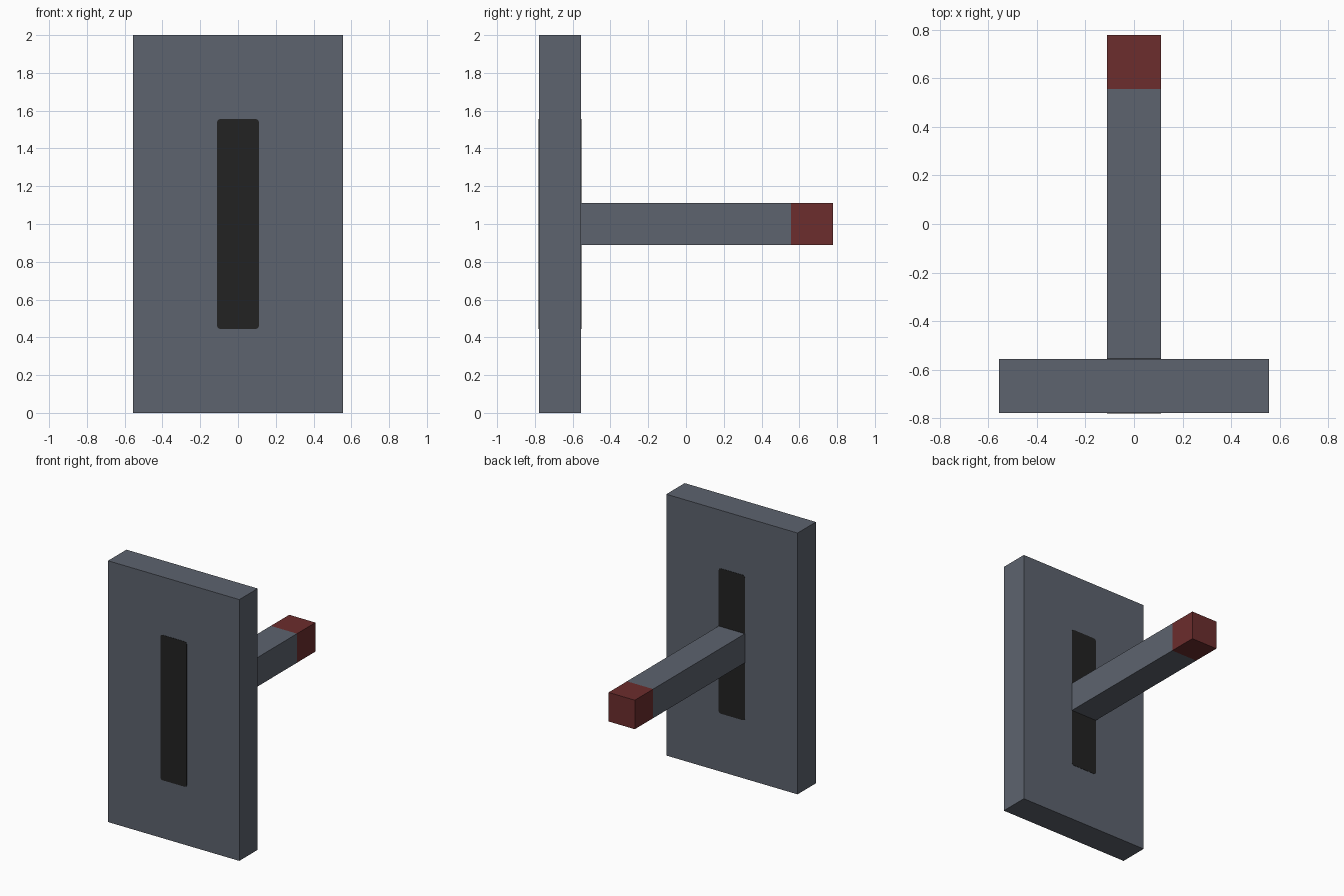
import bpy
import bmesh

if "Cube" in bpy.data.objects:
    bpy.data.objects.remove(bpy.data.objects["Cube"])

U = 2 / 9  # the model sits on a 5 x 7 x 9 unit grid


def srgb(r, g, b):
    lin = [(c / 255 / 12.92) if c <= 10 else ((c / 255 + 0.055) / 1.055) ** 2.4 for c in (r, g, b)]
    return (*lin, 1)


def material(name, rgb):
    m = bpy.data.materials.new(name)
    m.diffuse_color = srgb(*rgb)
    m.use_nodes = True
    m.node_tree.nodes["Principled BSDF"].inputs["Base Color"].default_value = m.diffuse_color
    return m


grey = material("slate grey", (93, 99, 110))
red = material("dark red", (108, 45, 45))
black = material("slot black", (34, 34, 34))


def finish(name, bm, *mats):
    bmesh.ops.recalc_face_normals(bm, faces=bm.faces)
    mesh = bpy.data.meshes.new(name)
    bm.to_mesh(mesh)
    bm.free()
    for m in mats:
        mesh.materials.append(m)
    obj = bpy.data.objects.new(name, mesh)
    bpy.context.collection.objects.link(obj)
    return obj


def box(lo, hi):
    bm = bmesh.new()
    bmesh.ops.create_cube(bm, size=1)
    for v in bm.verts:
        v.co = [hi[i] if v.co[i] > 0 else lo[i] for i in range(3)]
    return bm


# Wall plate
finish("wall_plate", box((-2.5 * U, -3.5 * U, 0), (2.5 * U, -2.5 * U, 9 * U)), grey)

# Lever with its red end section
lever = box((-U / 2, -2.5 * U, 4 * U), (U / 2, 3.5 * U, 5 * U))
bmesh.ops.bisect_plane(lever, geom=lever.verts[:] + lever.edges[:] + lever.faces[:],
                       plane_co=(0, 2.5 * U, 0), plane_no=(0, 1, 0))
for f in lever.faces:
    f.material_index = int(f.calc_center_median().y > 2.5 * U)
finish("lever", lever, grey, red)

# Dark slot markings with clipped corners, on both faces of the plate
T = 0.002
for name, y in (("front_slot", -3.5 * U - T), ("back_slot", -2.5 * U)):
    slot = box((-U / 2, y, 2 * U), (U / 2, y + T, 7 * U))
    edges = [e for e in slot.edges if abs(e.verts[0].co.y - e.verts[1].co.y) > T / 2]
    bmesh.ops.bevel(slot, geom=edges, offset=0.016, segments=2, profile=0.5, affect='EDGES')
    finish(name, slot, black)
